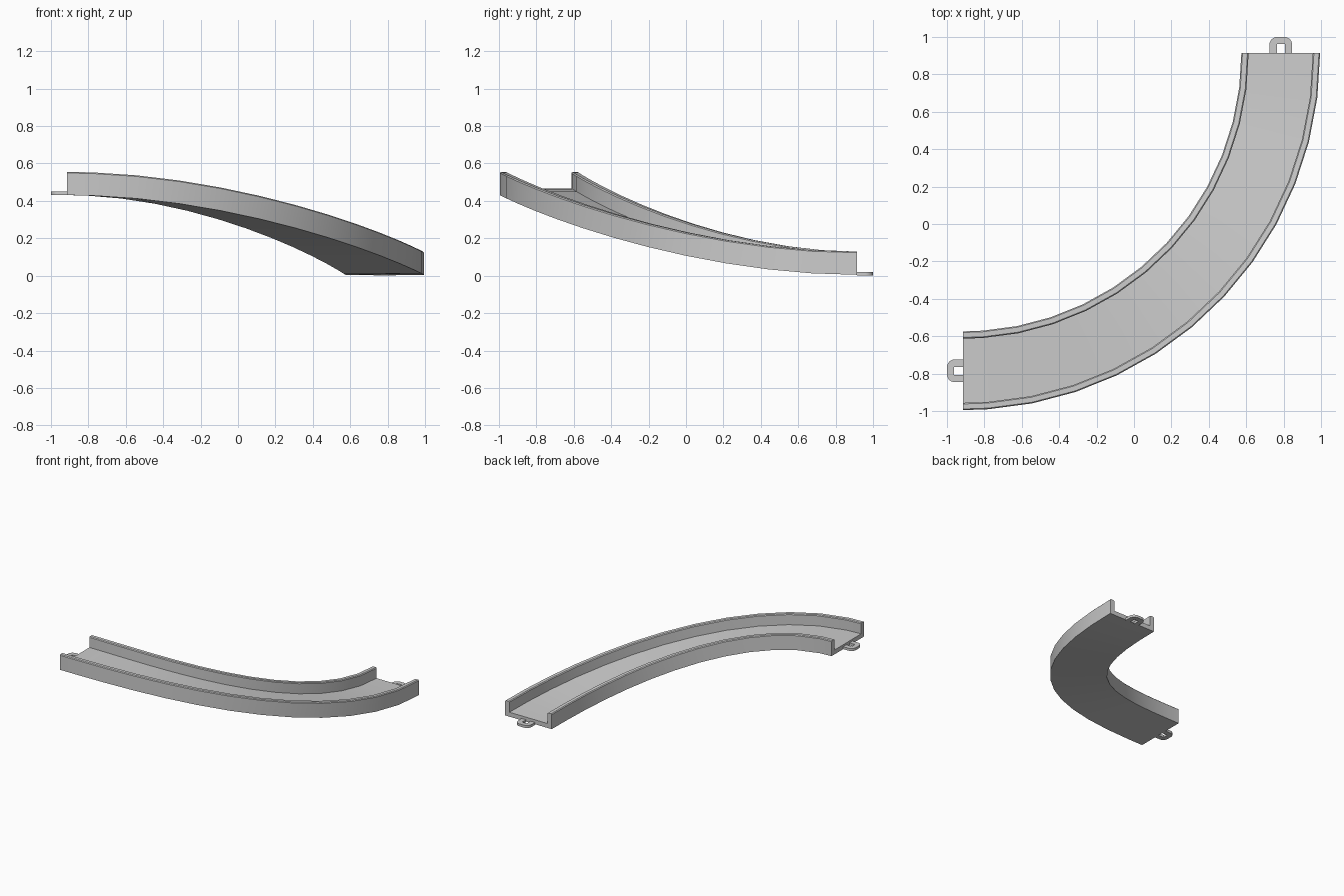
import bpy, bmesh
from math import sin, cos, radians, pi
from mathutils import Matrix

if "Cube" in bpy.data.objects:
    bpy.data.objects.remove(bpy.data.objects["Cube"])

CX, CY = -0.913, 0.913        # centre of the quarter turn
R_IN, R_OUT = 1.487, 1.908    # inner and outer wall faces
H, FLOOR, WALL, B = 0.124, 0.036, 0.039, 0.006
Z_LOW, Z_HIGH = 0.005, 0.431


def finish(bm, name):
    bmesh.ops.recalc_face_normals(bm, faces=bm.faces)
    mesh = bpy.data.meshes.new(name)
    bm.to_mesh(mesh)
    bm.free()
    ob = bpy.data.objects.new(name, mesh)
    bpy.context.collection.objects.link(ob)
    bpy.ops.object.select_all(action='DESELECT')
    ob.select_set(True)
    bpy.context.view_layer.objects.active = ob
    bpy.ops.object.shade_smooth_by_angle(angle=radians(30))
    return ob


# curved track: U-shaped channel swept down a quarter turn with eased slope
half = [(R_IN, 0), (R_IN, H - B), (R_IN + B, H), (R_IN + WALL - B, H),
        (R_IN + WALL, H - B), (R_IN + WALL, FLOOR)]
profile = half + [(R_IN + R_OUT - r, z) for r, z in reversed(half)]
angles = [0] + [4 + 86 / 12 * k for k in range(13)]

bm = bmesh.new()
rings = []
for deg in angles:
    a, f = radians(deg), deg / 90
    z0 = Z_HIGH + (Z_LOW - Z_HIGH) * f * f * (3 - 2 * f)
    rings.append([bm.verts.new((CX + r * sin(a), CY - r * cos(a), z0 + z))
                  for r, z in profile])
n = len(profile)
for p, q in zip(rings, rings[1:]):
    for i in range(n):
        j = (i + 1) % n
        bm.faces.new((p[i], p[j], q[j], q[i]))
for ring in (rings[0], rings[-1]):
    bm.faces.new(ring)
finish(bm, "track_channel")


# connector loops: rounded U plate with a square slot, pointing along +y
def connector(name, loc, angle):
    w, length, r, slot, depth, t = 0.061, 0.087, 0.042, 0.021, 0.049, 0.02
    arc = [(w - r + r * cos(k * pi / 12), length - r + r * sin(k * pi / 12))
           for k in range(7)]
    right = [(slot, depth), (slot, 0), (w, 0)] + arc
    left = [(-x, y) for x, y in right]
    bm = bmesh.new()
    m = Matrix.Translation(loc) @ Matrix.Rotation(angle, 4, 'Z')
    outline = right + left[::-1]
    face = bm.faces.new([bm.verts.new((x, y, 0)) for x, y in outline])
    ext = bmesh.ops.extrude_face_region(bm, geom=[face])
    for v in ext["geom"]:
        if isinstance(v, bmesh.types.BMVert):
            v.co.z += t
    bm.transform(m)
    finish(bm, name)


mid = 0.785
connector("lower_connector", (mid, CY, 0.0), 0)
connector("upper_connector", (CX, -mid, Z_HIGH), pi / 2)
